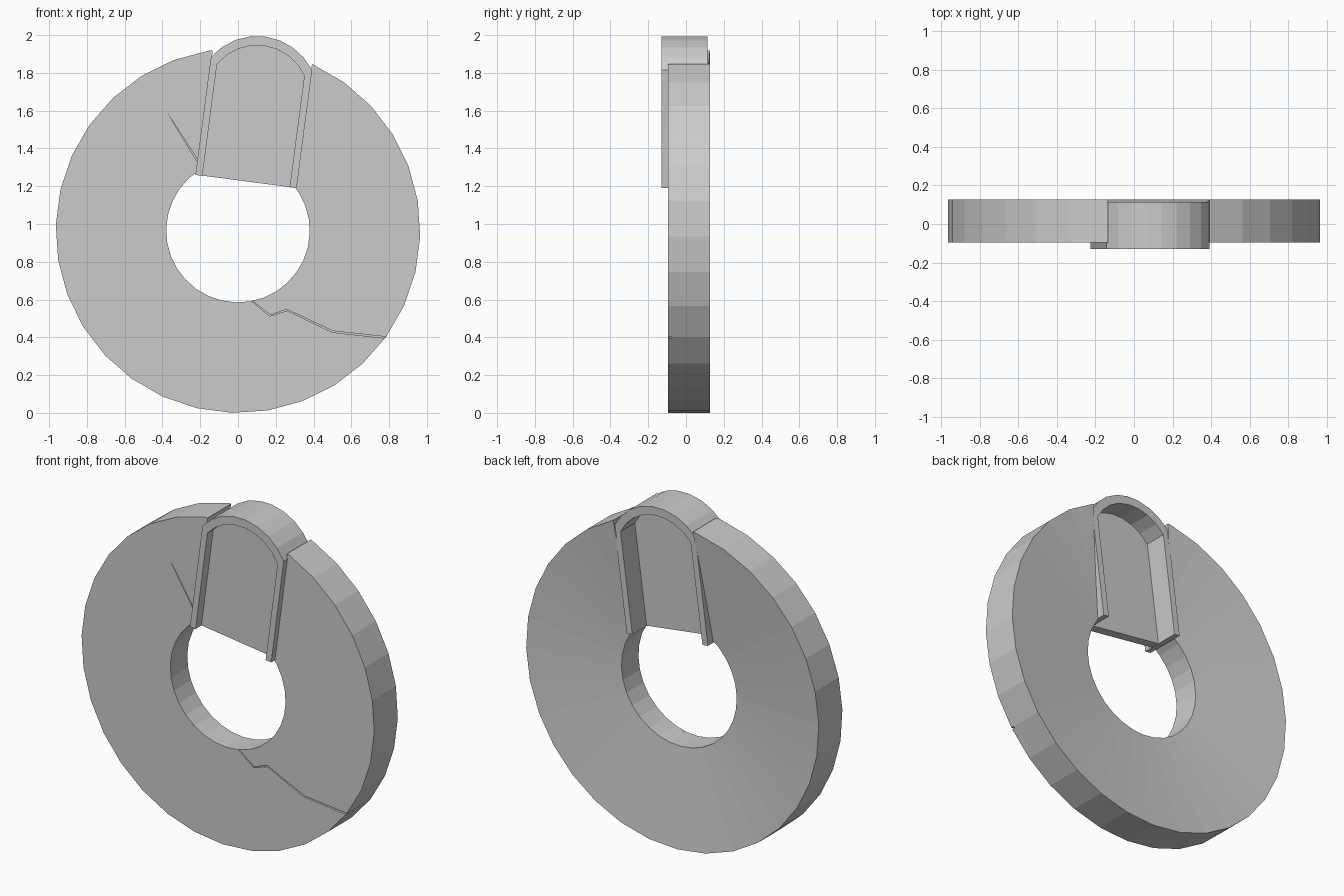
import bpy, bmesh
from math import sin, cos, pi, radians, asin
from mathutils import Vector

if "Cube" in bpy.data.objects:
    bpy.data.objects.remove(bpy.data.objects["Cube"])

CENTRE = Vector((0, 0, 0.965))
TILT = radians(7.5)
SEG = 32


def make_object(name, bm, tilt=0.0, loc=(0, 0, 0)):
    bmesh.ops.recalc_face_normals(bm, faces=bm.faces[:])
    mesh = bpy.data.meshes.new(name)
    bm.to_mesh(mesh)
    bm.free()
    ob = bpy.data.objects.new(name, mesh)
    ob.location = loc
    ob.rotation_euler = (0, tilt, 0)
    bpy.context.collection.objects.link(ob)
    return ob


def prism(name, pts, y0, y1, tilt=0.0, loc=(0, 0, 0)):
    """Extrude an x/z outline from y0 to y1."""
    bm = bmesh.new()
    face = bm.faces.new([bm.verts.new((x, y0, z)) for x, z in pts])
    ext = bmesh.ops.extrude_face_region(bm, geom=[face], use_keep_orig=True)
    moved = [e for e in ext["geom"] if isinstance(e, bmesh.types.BMVert)]
    bmesh.ops.translate(bm, verts=moved, vec=(0, y1 - y0, 0))
    return make_object(name, bm, tilt, loc)


def arch(half, spring, top, steps=8):
    """Shallow arch from right to left."""
    rise = top - spring
    r = (half * half + rise * rise) / (2 * rise)
    a = asin(half / r)
    return [(r * sin(a - 2 * a * i / steps),
             top - r + r * cos(a - 2 * a * i / steps)) for i in range(steps + 1)]


def shifted(pts, dx=0.008):
    return [(x + dx, z) for x, z in pts]


def cut(target, cutter):
    mod = target.modifiers.new("cut", 'BOOLEAN')
    mod.operation = 'DIFFERENCE'
    mod.solver = 'EXACT'
    mod.object = cutter
    bpy.context.view_layer.objects.active = target
    bpy.ops.object.modifier_apply(modifier=mod.name)
    bpy.data.objects.remove(cutter)


def crack(pts, width=0.008):
    """Thin sliver outline following a jagged line."""
    p = [Vector(q) for q in pts]
    left, right = [], []
    for i in range(1, len(p)):
        d = (p[i] - p[i - 1]).normalized()
        n = Vector((-d.y, d.x)) * width / 2
        left.append(p[i] + n)
        right.append(p[i] - n)
    return [p[0]] + right + left[::-1]


# Stone wheel: flat front, dished back
profile = [(0.38, -0.095), (0.965, -0.095), (0.965, 0.127), (0.38, 0.065)]
bm = bmesh.new()
rings = []
for i in range(SEG):
    a = 2 * pi * (i + 0.5) / SEG
    rings.append([bm.verts.new((r * cos(a), y, r * sin(a))) for r, y in profile])
for i in range(SEG):
    a, b = rings[i], rings[(i + 1) % SEG]
    for j in range(4):
        k = (j + 1) % 4
        bm.faces.new((a[j], a[k], b[k], b[j]))
wheel = make_object("stone_wheel", bm, TILT, CENTRE)

# Slot for the arched niche
outer = arch(0.27, 0.893, 1.037)
inner = arch(0.233, 0.86, 0.988)
slot = [(-0.257, 0.1), (0.273, 0.1), (0.273, 1.2), (-0.257, 1.2)]
cut(wheel, prism("slot_cutter", slot, -0.3, 0.3, TILT, CENTRE))

# Cracks in the front face
front_cracks = [
    [(0.04, 0.62), (0.17, 0.515), (0.26, 0.545), (0.5, 0.43), (0.83, 0.394)],
    [(-0.375, 1.59), (-0.205, 1.32)],
]
for line in front_cracks:
    cut(wheel, prism("crack_cutter", crack(line), -0.2, -0.075))

# Arched frame, open at the bottom
frame = [(-0.233, 0.263), (-0.27, 0.263)] + outer[::-1] + [(0.27, 0.263), (0.233, 0.263)] + inner
prism("arch_frame", shifted(frame), -0.13, 0.115, TILT, CENTRE)

# Recessed panel inside the frame
panel = [(-0.235, 0.264), (0.235, 0.264)] + arch(0.235, 0.861, 0.99)
prism("recessed_panel", shifted(panel), -0.075, -0.02, TILT, CENTRE)
